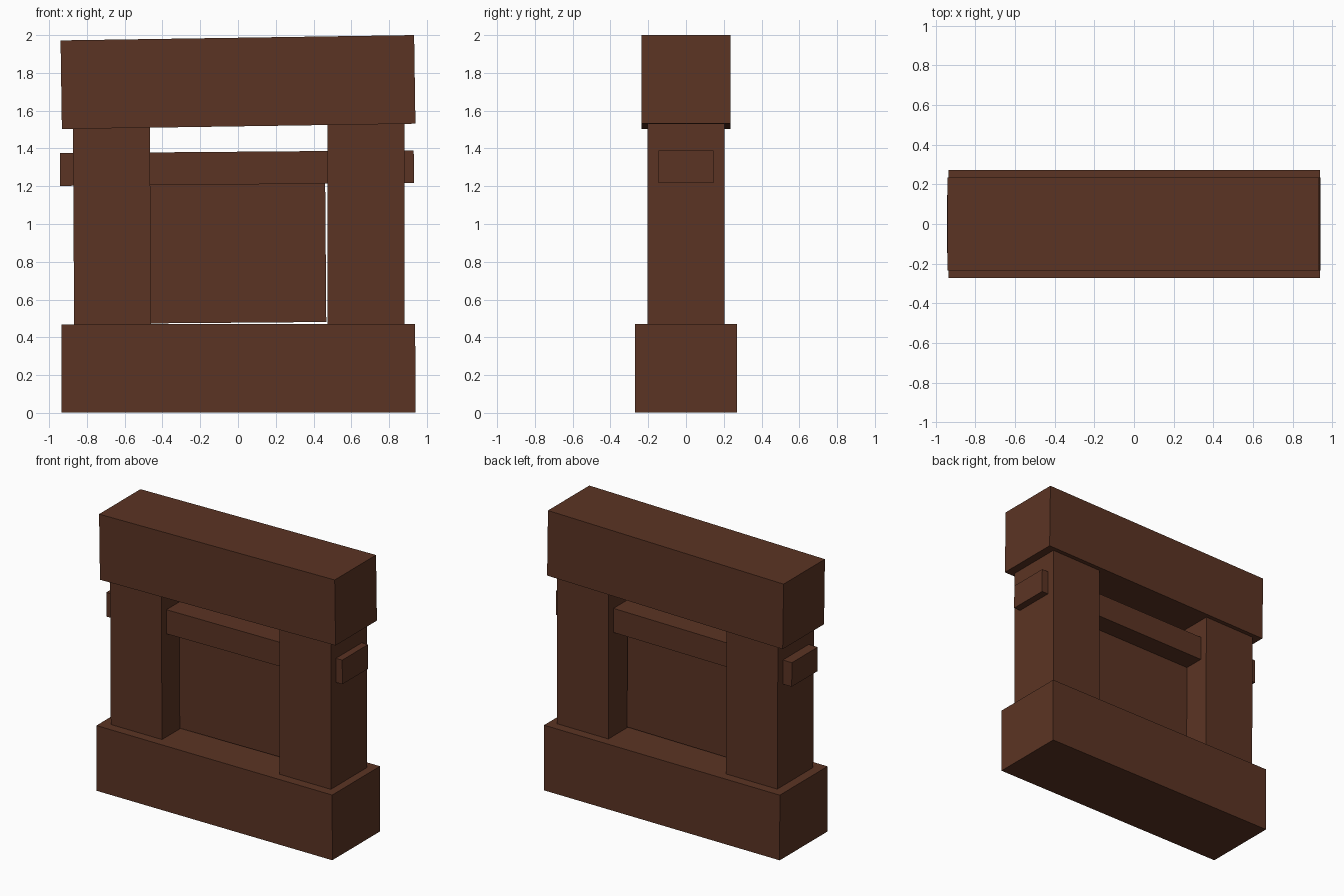
import bpy

if "Cube" in bpy.data.objects:
    bpy.data.objects.remove(bpy.data.objects["Cube"])

wood = bpy.data.materials.new("dark_brown_wood")
wood.diffuse_color = (0.105, 0.034, 0.017, 1.0)
wood.use_nodes = True
wood.node_tree.nodes["Principled BSDF"].inputs["Base Color"].default_value = wood.diffuse_color


def beam(name, centre, size, tilt=0.0):
    """Square-cut block with a slight hand-built lean in the front plane."""
    bpy.ops.mesh.primitive_cube_add(size=1, location=centre, rotation=(0, tilt, 0))
    ob = bpy.context.object
    ob.name = name
    ob.scale = size
    bpy.ops.object.transform_apply(location=False, rotation=False, scale=True)
    ob.data.materials.append(wood)
    return ob


# Wide foot block and the slightly crooked top block
beam("base_block", (0.002, 0, 0.236), (1.873, 0.542, 0.468), -0.001)
beam("top_block", (0, 0, 1.7515), (1.872, 0.469, 0.469), -0.015)

# Two upright posts, tucked slightly into the blocks
beam("left_post", (-0.667, 0, 0.99), (0.407, 0.408, 1.06), -0.005)
beam("right_post", (0.677, 0, 1.0), (0.407, 0.408, 1.07))

# Cross rail passing through both posts
beam("cross_rail", (-0.006, 0, 1.296), (1.874, 0.293, 0.173), -0.008)

# Thin panel hanging below the rail
beam("hanging_panel", (-0.003, 0, 0.845), (0.935, 0.004, 0.735), -0.008)
